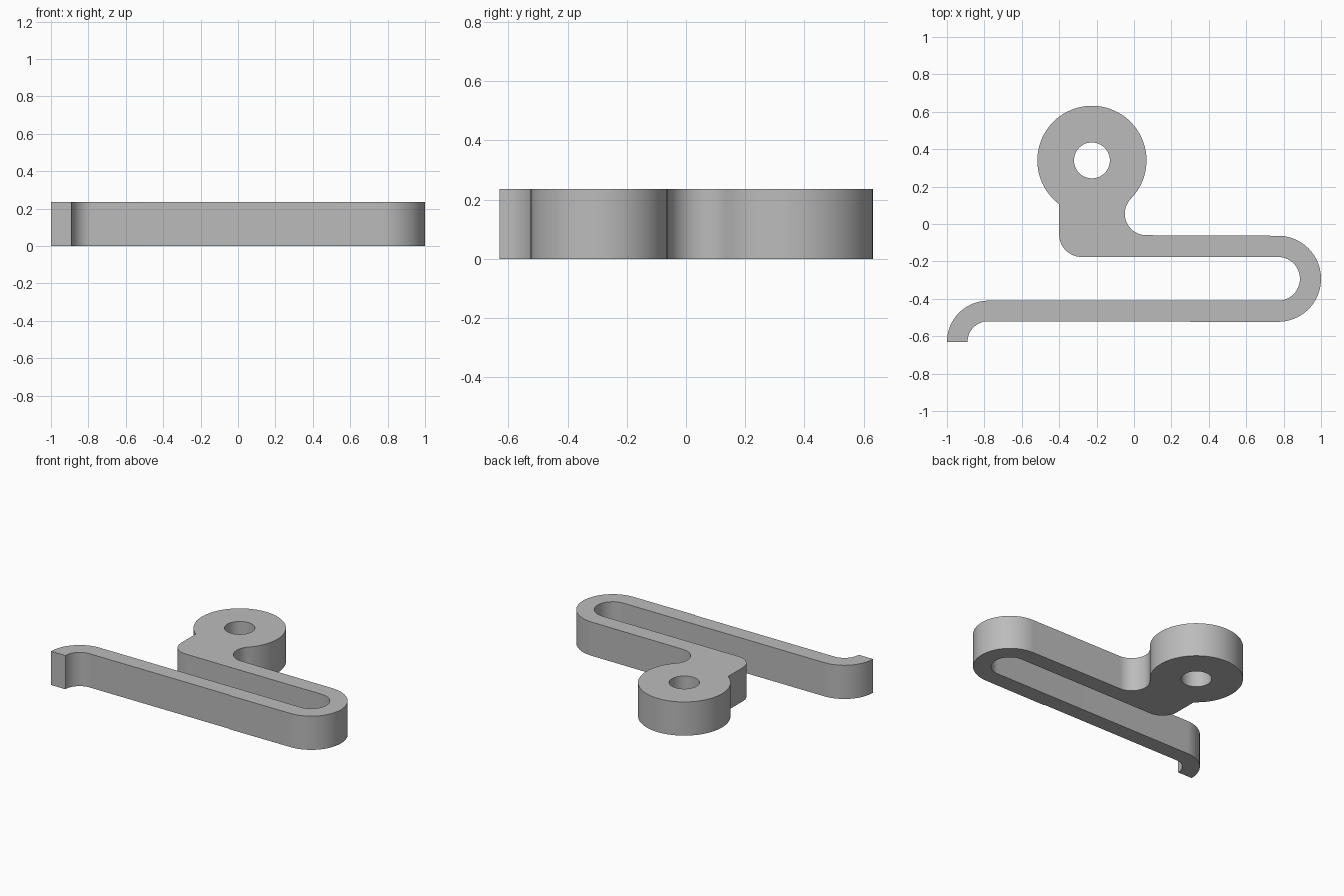
import bpy
import bmesh
from math import radians, cos, sin

HEIGHT = 0.235

if "Cube" in bpy.data.objects:
    bpy.data.objects.remove(bpy.data.objects["Cube"], do_unlink=True)


def arc(cx, cy, r, start, end, steps=24):
    """Points along an arc, angles in degrees."""
    angles = [radians(start + (end - start) * i / steps) for i in range(steps + 1)]
    return [(cx + r * cos(a), cy + r * sin(a)) for a in angles]


def add_loop(bm, points):
    verts = [bm.verts.new((x, y, 0)) for x, y in points]
    return [bm.edges.new((v, verts[i - 1])) for i, v in enumerate(verts)]


# Outer outline, counterclockwise from the hooked tip
outline = []
outline += arc(-0.78, -0.63, 0.11, 180, 90)           # inside of hooked tip
outline += [(0.3, -0.52), (0.3, -0.525)]              # small step under the arm
outline += arc(0.77, -0.293, 0.23, -90, 90, 40)       # outside of U bend
outline += arc(0.066, 0.055, 0.115, 270, 135.6)       # fillet below the eyelet
outline += arc(-0.225, 0.34, 0.292, -43, 233.2, 64)   # eyelet rim
outline += arc(-0.28, -0.056, 0.12, 180, 270)         # rounded heel
outline += arc(0.77, -0.293, 0.117, 90, -90, 32)      # inside of U bend
outline += arc(-0.78, -0.63, 0.22, 90, 180)           # outside of hooked tip

# Eyelet bore
bore = arc(-0.225, 0.34, 0.096, 0, 352.5, 47)

# Fill the flat profile and extrude it to full thickness
bm = bmesh.new()
edges = add_loop(bm, outline) + add_loop(bm, bore)
bmesh.ops.triangle_fill(bm, use_beauty=True, use_dissolve=False, edges=edges)
extruded = bmesh.ops.extrude_face_region(bm, geom=bm.faces[:], use_keep_orig=True)
top = [g for g in extruded["geom"] if isinstance(g, bmesh.types.BMVert)]
bmesh.ops.translate(bm, verts=top, vec=(0, 0, HEIGHT))
bmesh.ops.recalc_face_normals(bm, faces=bm.faces[:])
mesh = bpy.data.meshes.new("spring_hook")
bm.to_mesh(mesh)
bm.free()

hook = bpy.data.objects.new("spring_hook", mesh)
bpy.context.collection.objects.link(hook)

# Plain grey material
grey = bpy.data.materials.new("plain grey")
grey.use_nodes = True
colour = (0.5, 0.5, 0.5, 1)
grey.diffuse_color = colour
grey.node_tree.nodes["Principled BSDF"].inputs["Base Color"].default_value = colour
mesh.materials.append(grey)

# Smooth curved walls, keep the rims sharp
bpy.ops.object.select_all(action="DESELECT")
hook.select_set(True)
bpy.context.view_layer.objects.active = hook
bpy.ops.object.shade_smooth_by_angle(angle=radians(30))
